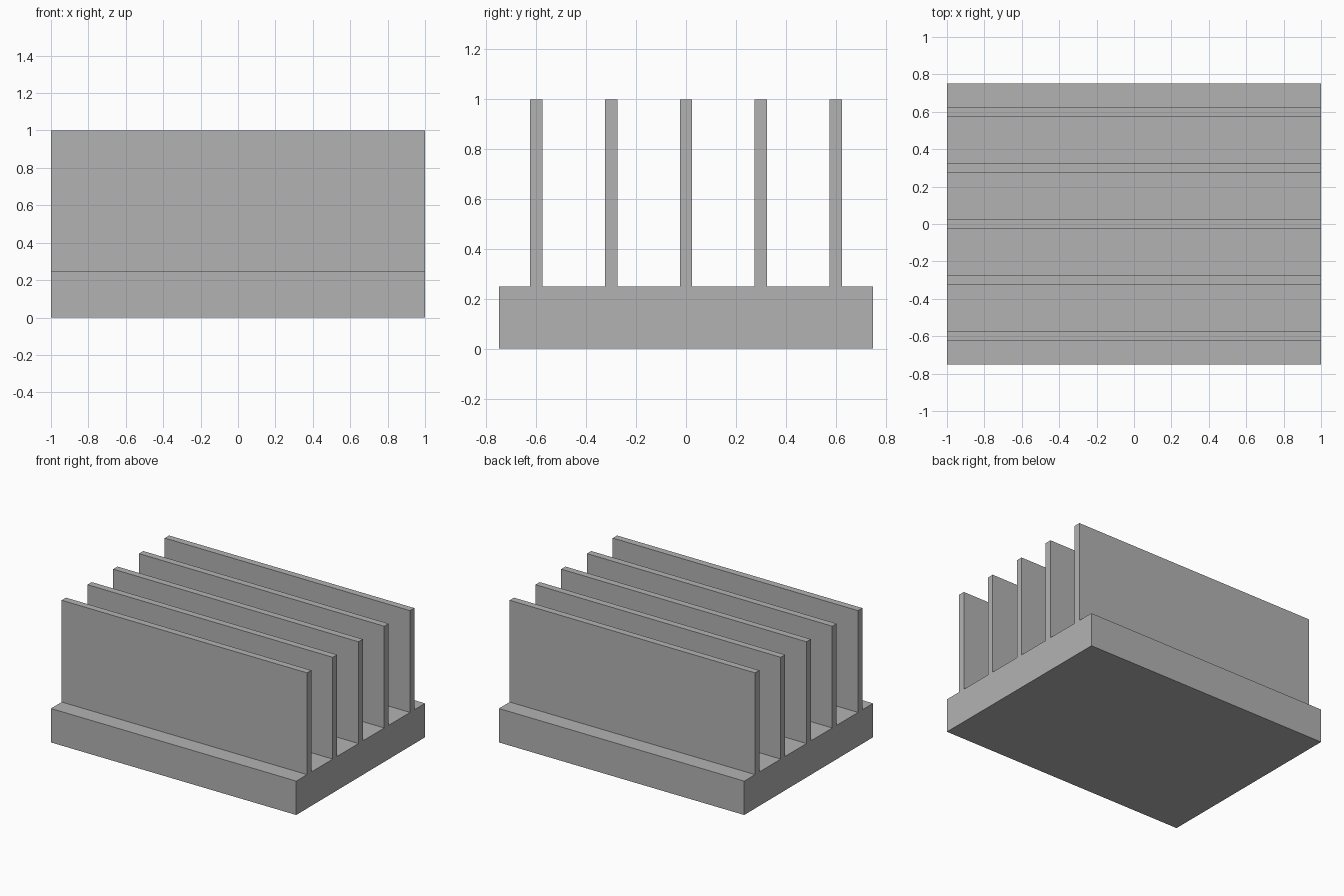
import bpy
import bmesh

cube = bpy.data.objects.get("Cube")
if cube:
    bpy.data.objects.remove(cube, do_unlink=True)

LENGTH, DEPTH, HEIGHT = 2.0, 1.5, 1.0
BASE_HEIGHT = 0.25
FIN_COUNT, FIN_SPACING, FIN_THICKNESS = 5, 0.3, 0.05

# Plain grey metal
grey = bpy.data.materials.new("grey_metal")
grey.use_nodes = True
colour = (0.45, 0.45, 0.45, 1)
grey.diffuse_color = colour
grey.node_tree.nodes["Principled BSDF"].inputs["Base Color"].default_value = colour

# Side profile: base slab with evenly spaced upright fins
profile = [(-DEPTH / 2, 0), (-DEPTH / 2, BASE_HEIGHT)]
for i in range(FIN_COUNT):
    y = (i - (FIN_COUNT - 1) / 2) * FIN_SPACING
    front, back = y - FIN_THICKNESS / 2, y + FIN_THICKNESS / 2
    profile += [(front, BASE_HEIGHT), (front, HEIGHT), (back, HEIGHT), (back, BASE_HEIGHT)]
profile += [(DEPTH / 2, BASE_HEIGHT), (DEPTH / 2, 0)]

# Extrude the profile along the length
bm = bmesh.new()
end = bm.faces.new([bm.verts.new((-LENGTH / 2, y, z)) for y, z in profile])
extruded = bmesh.ops.extrude_face_region(bm, geom=[end], use_keep_orig=True)
moved = [v for v in extruded["geom"] if isinstance(v, bmesh.types.BMVert)]
bmesh.ops.translate(bm, verts=moved, vec=(LENGTH, 0, 0))
bmesh.ops.recalc_face_normals(bm, faces=bm.faces)

mesh = bpy.data.meshes.new("finned_heat_sink")
bm.to_mesh(mesh)
bm.free()
mesh.materials.append(grey)
bpy.context.collection.objects.link(bpy.data.objects.new("finned_heat_sink", mesh))
